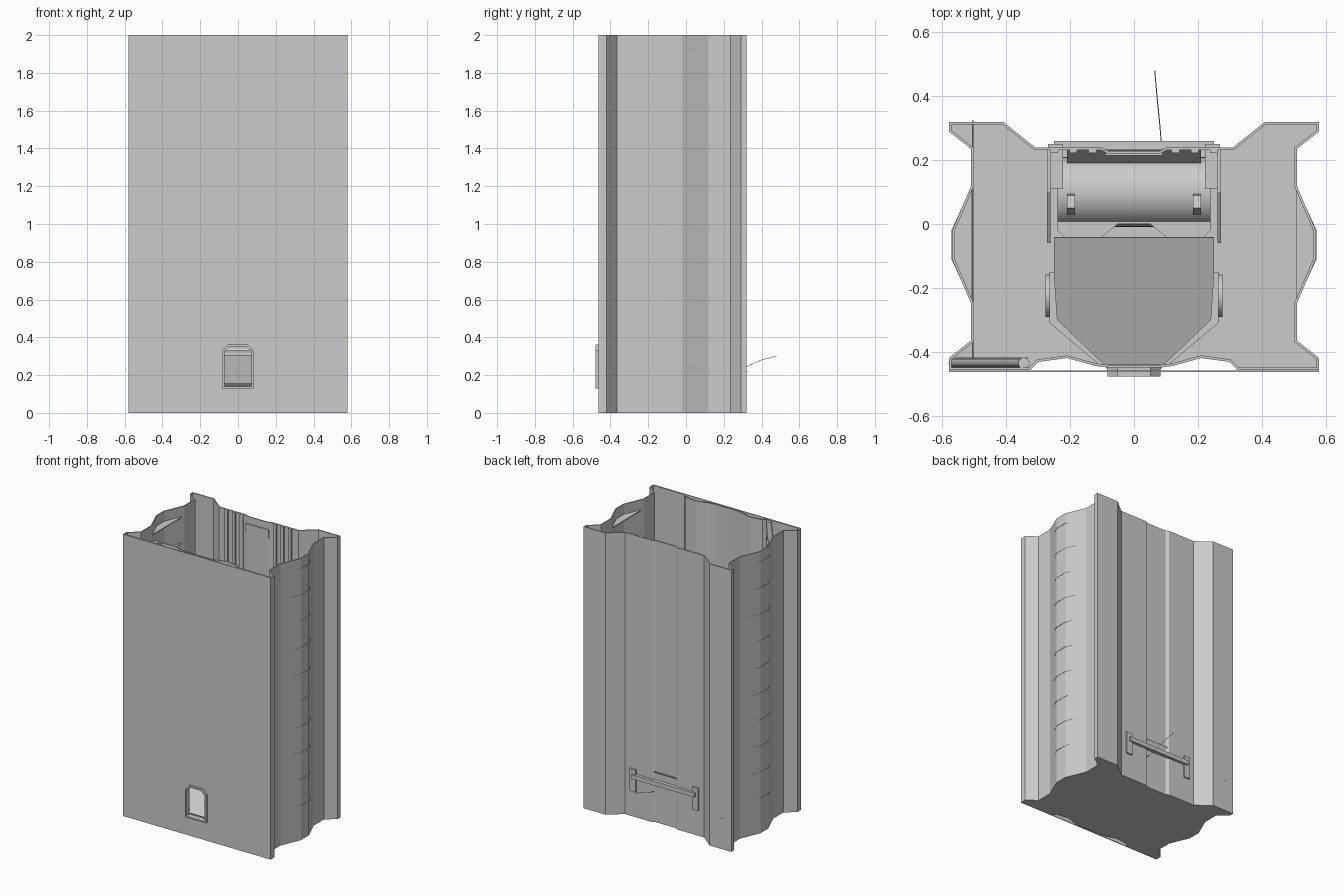
import bpy, bmesh, math
from mathutils import Vector

if "Cube" in bpy.data.objects:
    bpy.data.objects.remove(bpy.data.objects["Cube"])


def make(name, bm):
    bmesh.ops.recalc_face_normals(bm, faces=bm.faces[:])
    me = bpy.data.meshes.new(name)
    bm.to_mesh(me)
    bm.free()
    ob = bpy.data.objects.new(name, me)
    bpy.context.collection.objects.link(ob)
    return ob


def prism(name, pts, axis, a, b):
    """Extrude a 2D outline along an axis; the other two axes keep their order."""
    def put(p, d):
        return {'x': (d, p[0], p[1]), 'y': (p[0], d, p[1]), 'z': (p[0], p[1], d)}[axis]
    bm = bmesh.new()
    lo = [bm.verts.new(put(p, a)) for p in pts]
    hi = [bm.verts.new(put(p, b)) for p in pts]
    bm.faces.new(lo)
    bm.faces.new(hi)
    n = len(pts)
    for i in range(n):
        j = (i + 1) % n
        bm.faces.new((lo[i], lo[j], hi[j], hi[i]))
    return make(name, bm)


def box(name, x0, x1, y0, y1, z0, z1):
    return prism(name, [(x0, y0), (x1, y0), (x1, y1), (x0, y1)], 'z', z0, z1)


def rod(name, p, q, r, sides=16):
    p, q = Vector(p), Vector(q)
    bm = bmesh.new()
    bmesh.ops.create_cone(bm, cap_ends=True, segments=sides, radius1=r, radius2=r, depth=(q - p).length)
    rot = (q - p).to_track_quat('Z', 'Y')
    for v in bm.verts:
        v.co = rot @ v.co + (p + q) / 2
    ob = make(name, bm)
    bpy.context.view_layer.objects.active = ob
    ob.select_set(True)
    bpy.ops.object.shade_smooth_by_angle(angle=math.radians(40))
    ob.select_set(False)
    return ob


def wire(name, pts, r):
    cu = bpy.data.curves.new(name, 'CURVE')
    cu.dimensions = '3D'
    cu.bevel_depth = r
    cu.bevel_resolution = 1
    s = cu.splines.new('POLY')
    s.points.add(len(pts) - 1)
    for sp, p in zip(s.points, pts):
        sp.co = (*p, 1)
    ob = bpy.data.objects.new(name, cu)
    bpy.context.collection.objects.link(ob)


def mirror_pts(pts):
    return [(-x, y) for x, y in pts]


# Casing outline, right half from back to front
half = [(.08, .228), (.10, .24), (.31, .24), (.41, .32), (.58, .32), (.58, .29), (.51, .235),
        (.51, .12), (.57, -.02), (.57, -.11), (.51, -.25), (.51, -.365), (.58, -.42), (.58, -.458),
        (.325, -.458), (.30, -.432), (.21, -.42), (.12, -.445), (.08, -.45)]
loop = half[::-1] + mirror_pts(half)

# Thin casing wall, open at the top
bm = bmesh.new()
lo = [bm.verts.new((x, y, .004)) for x, y in loop]
hi = [bm.verts.new((x, y, 2)) for x, y in loop]
for i in range(len(loop)):
    j = (i + 1) % len(loop)
    bm.faces.new((lo[i], lo[j], hi[j], hi[i]))
me = bpy.data.meshes.new("casing_wall")
bm.to_mesh(me)
bm.free()
wall = bpy.data.objects.new("casing_wall", me)
bpy.context.collection.objects.link(wall)
sol = wall.modifiers.new("thickness", 'SOLIDIFY')
sol.thickness = .008
sol.offset = -1
sol.use_even_offset = True

# Floor and flat front panel
prism("casing_floor", loop, 'z', 0, .012)
front = box("front_panel", -.58, .58, -.463, -.4585, 0, 2)

# Arched window through the front
arch = [(-.072, .14), (.072, .14), (.072, .325), (.045, .35), (-.045, .35), (-.072, .325)]
cutter = prism("window_cutter", arch, 'y', -.6, -.38)
cutter.hide_render = True
cutter.hide_viewport = True
for ob in (wall, front):
    m = ob.modifiers.new("window", 'BOOLEAN')
    m.object = cutter
    m.operation = 'DIFFERENCE'
    m.solver = 'EXACT'
outer = [(-.083, .13), (.083, .13), (.083, .33), (.052, .362), (-.052, .362), (-.083, .33)]
frame = prism("window_frame", outer, 'y', -.478, -.44)
m = frame.modifiers.new("window", 'BOOLEAN')
m.object = cutter
m.solver = 'EXACT'

# Horizontal ribs closing the side bulges
for s in (1, -1):
    rib = [(s * x, y) for x, y in [(.508, .12), (.572, -.02), (.572, -.11), (.508, -.25)]]
    for i in range(10):
        z = .24 + i * .187
        prism("bulge_rib", rib, 'z', z, z + .006)

    # Vertical strips on the inside of the back wall
    for x in (.13, .19, .25):
        box("back_inner_strip", s * x - .012, s * x + .012, .222, .235, .012, 2)

    # Roller brackets, chute cheeks and pivots
    prism("roller_bracket", [(-.06, .02), (.24, .02), (.24, .36), (.10, .36), (-.06, .26)],
          'x', s * .262, s * .272)
    x0, x1 = sorted((s * .222, s * .27))
    box("bracket_block", x0, x1, .11, .25, .18, .34)
    x0, x1 = sorted((s * .21, s * .25))
    box("chute_block", x0, x1, -.14, -.06, .012, .24)
    cheek = [(s * x, y) for x, y in [(.25, -.15), (.265, -.15), (.265, -.31), (.10, -.448), (.085, -.448), (.24, -.30)]]
    prism("chute_cheek", cheek, 'z', .012, .34)
    rod("chute_pivot", (s * .255, -.225, .2), (s * .278, -.225, .2), .066, 24)
    prism("roller_guide", [(.02, .26), (.10, .26), (.09, .38), (.05, .39)], 'x', s * .185, s * .21)

# Roller, its guard and the sloping chute leading to the window
rod("roller", (-.24, .10, .22), (.24, .10, .22), .11, 32)
lip = [(-.24, -.02), (-.22, -.04), (-.10, -.04), (-.05, 0), (.05, 0), (.10, -.04), (.22, -.04), (.24, -.02), (.24, .05), (-.24, .05)]
prism("roller_front_guard", lip, 'z', .26, .28)
prism("roller_back_guard", [(.23, .36), (.235, .36), (.19, .27), (.185, .27)], 'x', -.21, .21)
ramp = [(-.25, -.04), (.25, -.04), (.25, -.30), (.085, -.45), (-.085, -.45), (-.25, -.30)]
bm = bmesh.new()
bm.faces.new([bm.verts.new((x, y, .30 + (y + .04) * .37)) for x, y in ramp])
ob = make("chute_ramp", bm)
m = ob.modifiers.new("thickness", 'SOLIDIFY')
m.thickness = .008

# Slot bar across the back
box("back_slot_bar", -.25, .25, .235, .26, .275, .305)
for s in (1, -1):
    box("back_slot_end", s * .26 - .008, s * .26 + .008, .235, .25, .255, .335)

# Small tab at the inner top of the back wall
box("inner_tab", -.09, .09, .214, .222, 1.89, 1.95)

# Leaning stick in the front left corner with a thin cord
rod("stick", (-.563, -.436, .012), (-.345, -.436, 1.995), .018, 16)
wire("stick_cord", [(-.505, .325, .22), (-.505, -.42, .22), (-.335, -.42, 1.9)], .002)

# Loose thread hanging out of the back
wire("loose_thread", [(.095, .10, .20), (.085, .26, .225), (.08, .32, .245), (.072, .40, .28), (.065, .48, .302)], .0015)
